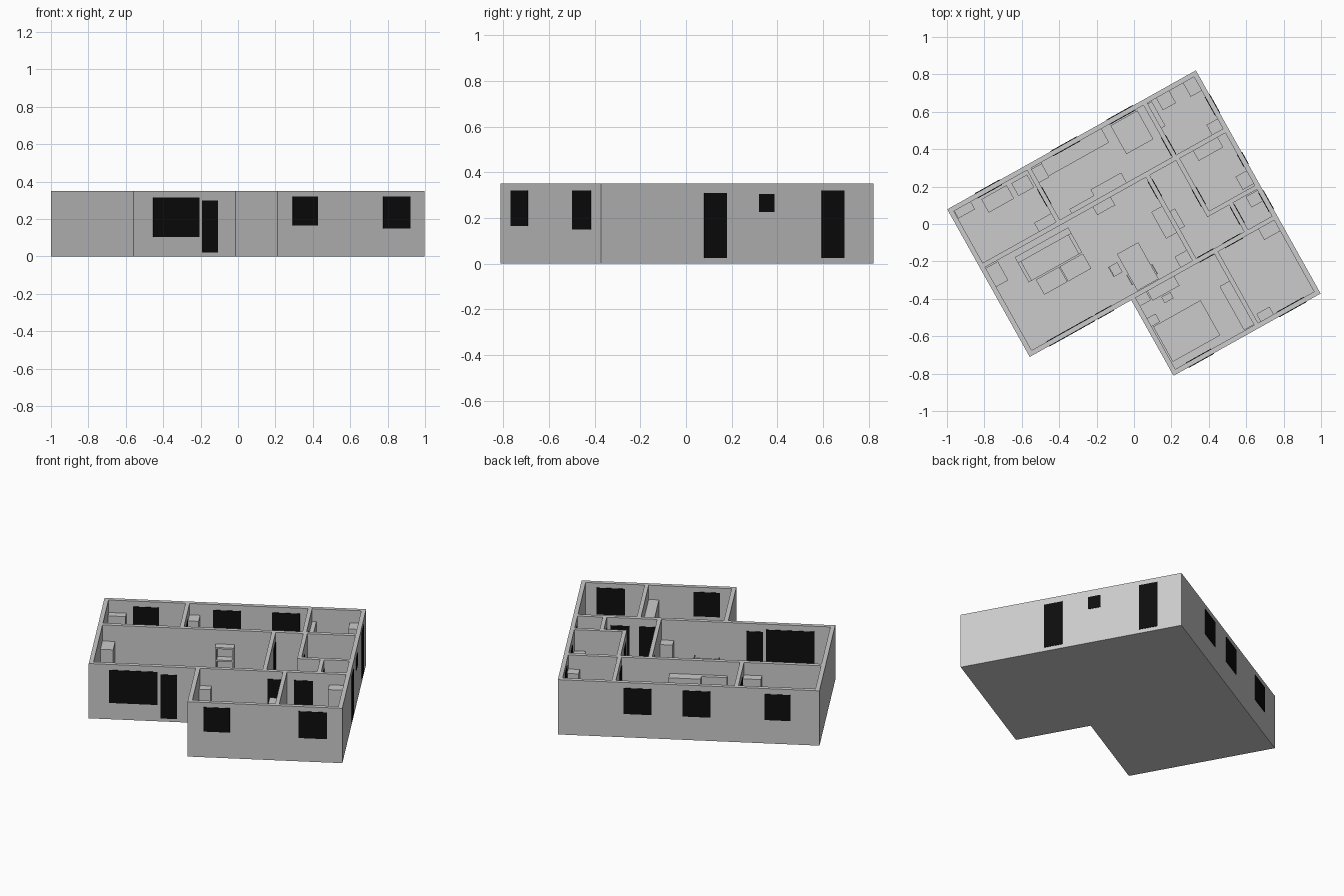
import bpy, bmesh, math

ANG = math.radians(29.2)
C, S = math.cos(ANG), math.sin(ANG)
H, T, FL = 0.35, 0.026, 0.02          # wall height, wall thickness, floor thickness
W, D, NP, NQ = 1.523, 1.367, 0.622, 0.904   # plan size and notch corner

black = bpy.data.materials.new("black_panel")
black.diffuse_color = (0.004, 0.004, 0.004, 1)


def world(p, q, z):
    # plan coordinates: p along the back wall, q from the back wall to the front
    return (-0.9985 + C * p + S * q, 0.0785 + S * p - C * q, z)


def prism(name, outline, z0, z1, mat=None):
    bm = bmesh.new()
    low = [bm.verts.new(world(p, q, z0)) for p, q in outline]
    top = [bm.verts.new(world(p, q, z1)) for p, q in outline]
    bm.faces.new(low)
    bm.faces.new(top)
    n = len(outline)
    for i in range(n):
        j = (i + 1) % n
        bm.faces.new((low[i], low[j], top[j], top[i]))
    bmesh.ops.recalc_face_normals(bm, faces=bm.faces)
    me = bpy.data.meshes.new(name)
    bm.to_mesh(me)
    bm.free()
    ob = bpy.data.objects.new(name, me)
    bpy.context.collection.objects.link(ob)
    if mat:
        me.materials.append(mat)
    return ob


def box(name, p0, p1, q0, q1, z0, z1, mat=None):
    return prism(name, [(p0, q0), (p1, q0), (p1, q1), (p0, q1)], z0, z1, mat)


# Floor slab
outer = [(0, 0), (W, 0), (W, D), (NP, D), (NP, NQ), (0, NQ)]
inner = [(T, T), (W - T, T), (W - T, D - T), (NP + T, D - T), (NP + T, NQ - T), (T, NQ - T)]
prism("floor", outer, 0, FL)

# Outer walls, mitred at the corners
for i in range(6):
    j = (i + 1) % 6
    prism("outer_wall", [outer[i], outer[j], inner[j], inner[i]], 0, H)

# Inner walls
for r in [
    (T, W - T, .343, .369),        # long wall
    (.474, .498, T, .343),         # back room dividers
    (1.187, 1.211, T, .343),
    (1.010, 1.034, .369, .879),    # living room side wall
    (1.194, 1.218, .369, .715),    # hall wall
    (1.218, W - T, .691, .715),    # washroom front wall
    (1.327, 1.351, .715, .879),    # closet wall
    (NP + T, W - T, .879, .904),   # front rooms back wall
    (1.130, 1.154, .904, D - T),   # front room divider
]:
    box("inner_wall", *r, FL, H)

# Windows and doors: thin black panels standing just proud of the walls
E = 0.003
for name, p0, p1, q0, q1, z0, z1 in [
    ("back_window", .169, .320, 0, T, .15, .315),
    ("back_window", .634, .796, 0, T, .15, .315),
    ("back_window", .977, 1.139, 0, T, .15, .315),
    ("front_window", .714, .868, D - T, D, .165, .32),
    ("front_window", 1.269, 1.435, D - T, D, .15, .32),
    ("living_window", .119, .400, NQ - T, NQ, .105, .315),
    ("entry_door", .417, .514, NQ - T, NQ, FL, .30),
    ("side_door", W - T, W, .737, .851, .025, .31),
    ("side_door", W - T, W, .147, .261, .025, .32),
    ("side_window", W - T, W, .50, .576, .225, .305),
    ("room_door", .474, .498, .142, .247, .025, .30),
    ("room_door", 1.187, 1.211, .223, .337, .025, .30),
    ("room_door", 1.010, 1.034, .394, .501, .025, .30),
    ("room_door", 1.194, 1.218, .545, .650, .025, .30),
    ("room_door", 1.327, 1.351, .725, .838, .025, .30),
    ("room_door", 1.040, 1.140, .879, .904, .025, .30),
    ("room_door", 1.195, 1.305, .879, .904, .025, .30),
]:
    if p1 - p0 < .03:
        p0, p1 = p0 - E, p1 + E
    else:
        q0, q1 = q0 - E, q1 + E
    box(name, p0, p1, q0, q1, z0, z1, black)

# Box furniture: p0, p1, q0, q1, top height
for name, p0, p1, q0, q1, top in [
    ("wardrobe", .028, .130, .026, .072, .27),
    ("low_bed", .185, .340, .042, .124, .09),
    ("side_cabinet", .367, .463, .046, .124, .12),
    ("tall_cabinet", .370, .474, .290, .343, .27),
    ("tall_cabinet", .498, .560, .032, .116, .28),
    ("counter", .560, .930, .026, .110, .11),
    ("shelf_unit", .570, .720, .318, .343, .26),
    ("shelf_unit", .720, .907, .282, .343, .26),
    ("bed", .980, 1.145, .035, .210, .09),
    ("side_cabinet", 1.211, 1.236, .030, .180, .27),
    ("basin_cabinet", 1.265, 1.345, .026, .100, .12),
    ("shower_cabinet", 1.430, W - T, .026, .110, .27),
    ("tall_cabinet", 1.430, W - T, .282, .343, .26),
    ("living_cabinet", T, .100, .375, .490, .25),
    ("fridge", .945, 1.010, .545, .708, .16),
    ("hall_bench", 1.034, 1.065, .590, .700, .12),
    ("corner_cabinet", .937, 1.010, .815, .879, .22),
    ("wash_counter", 1.300, 1.450, .369, .430, .12),
    ("wash_cabinet", 1.430, W - T, .600, .680, .22),
    ("closet_box", 1.425, W - T, .720, .785, .20),
    ("bedroom_cabinet", NP + T, .715, .904, .955, .24),
    ("double_bed", .655, .945, 1.085, 1.300, .09),
    ("nightstand", NP + T, .700, 1.030, 1.080, .09),
    ("wardrobe", 1.070, 1.130, 1.070, 1.338, .26),
    ("tall_cabinet", 1.400, W - T, .904, .970, .28),
    ("low_cabinet", 1.170, 1.250, 1.295, D - T, .12),
]:
    box(name, p0, p1, q0, q1, FL, top)

# Tall open display stand: two sides and shelves
for p in (.685, .785):
    box("stand_side", p, p + .010, .369, .420, FL, .26)
for z in (.03, .10, .17, .25):
    box("stand_shelf", .695, .785, .369, .418, z, z + .01)

# Sofa with back, arms and two footstools
box("sofa_seat", .209, .497, .436, .553, FL, .075)
box("sofa_back", .190, .517, .400, .436, FL, .12)
box("sofa_arm", .190, .209, .436, .553, FL, .095)
box("sofa_arm", .497, .517, .436, .553, FL, .095)
for p in (.230, .376):
    box("footstool", p, p + .142, .560, .652, FL, .06)


def table(name, p0, p1, q0, q1, top):
    box(name + "_top", p0, p1, q0, q1, top - .01, top)
    for p in (p0, p1 - .01):
        for q in (q0, q1 - .01):
            box(name + "_leg", p, p + .01, q, q + .01, FL, top - .01)


def chair(p, q, side):
    # back at p, seat reaching towards +p (side 1) or -p (side -1)
    a, b = sorted((p, p + side * .055))
    table("chair_seat", a, b, q, q + .06, .075)
    c, d = sorted((p, p + side * .006))
    for k in range(5):
        box("chair_slat", c, d, q + .0125 * k, q + .0125 * k + .008, .075, .145)
    box("chair_rail", c, d, q, q + .06, .140, .148)


# Dining set
table("dining_table", .675, .805, .652, .876, .115)
chair(.600, .690, 1)
chair(.664, .775, 1)
chair(.815, .790, -1)

# Bedroom desk with chair
table("desk", .720, .885, .904, .962, .11)
table("desk_chair", .770, .825, .968, 1.005, .08)
